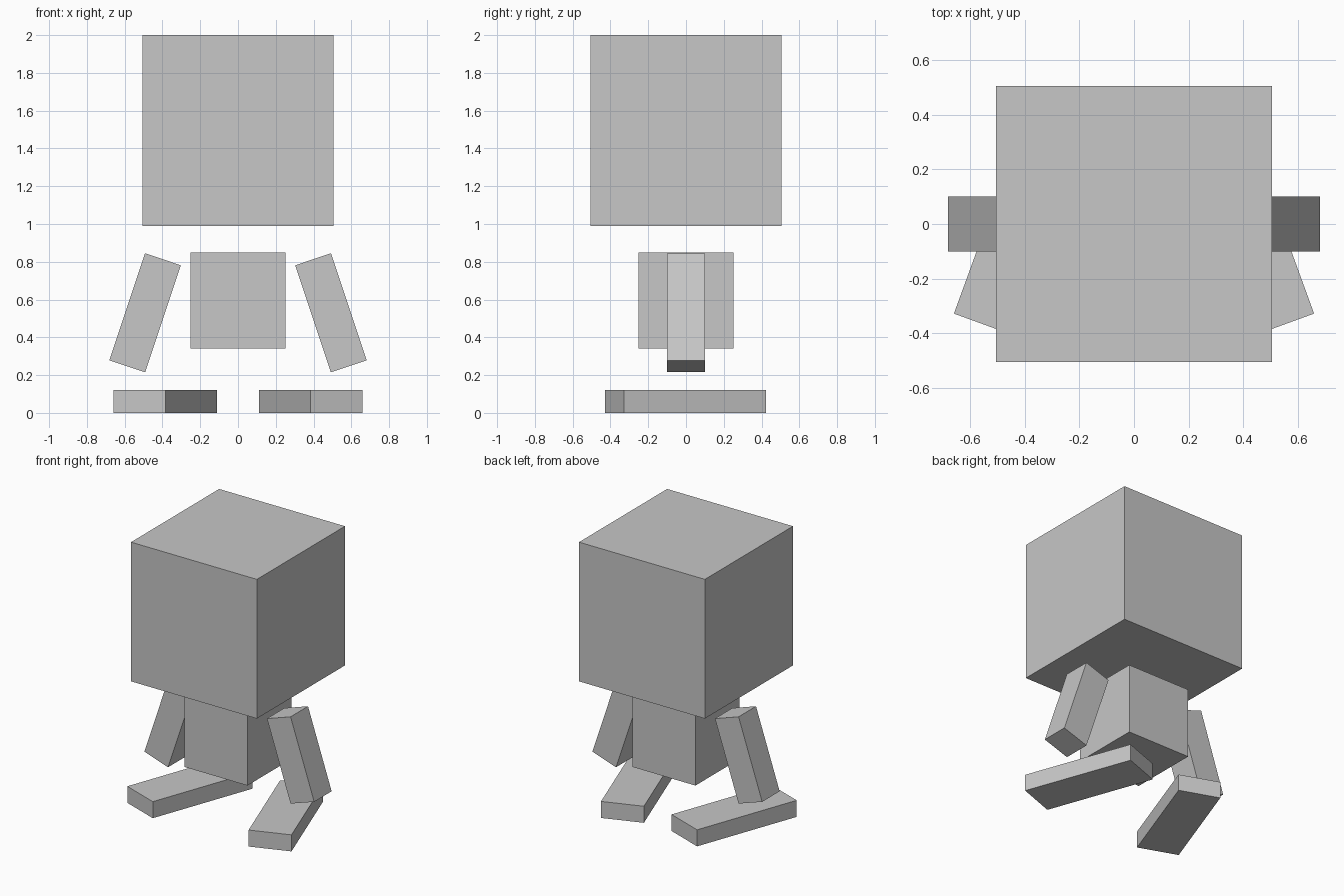
import bpy
import math

cube = bpy.data.objects.get("Cube")
if cube:
    bpy.data.objects.remove(cube, do_unlink=True)

# One plain grey for the whole figure
grey = bpy.data.materials.new("plain_grey")
colour = (0.57, 0.57, 0.57, 1.0)
grey.use_nodes = True
grey.diffuse_color = colour
grey.node_tree.nodes["Principled BSDF"].inputs["Base Color"].default_value = colour


def box(name, centre, size, rotation=(0, 0, 0)):
    """Add a box; rotation is in degrees."""
    bpy.ops.mesh.primitive_cube_add(size=1, location=centre)
    ob = bpy.context.object
    ob.name = name
    ob.scale = size
    bpy.ops.object.transform_apply(location=False, rotation=False, scale=True)
    ob.rotation_euler = [math.radians(a) for a in rotation]
    ob.data.materials.append(grey)
    return ob


# Head and body
box("head", (0, 0, 1.495), (1.01, 1.01, 1.01))
box("body", (0, 0, 0.594), (0.505, 0.505, 0.508))

# Arms lean outwards, feet turn outwards
for side, s in (("left", 1), ("right", -1)):
    box(side + "_arm", (s * 0.492, 0, 0.53), (0.2, 0.2, 0.597), (0, -s * 18.5, 0))
    box(side + "_foot", (s * 0.385, -0.002, 0.06), (0.292, 0.8, 0.12), (0, 0, s * 20))
